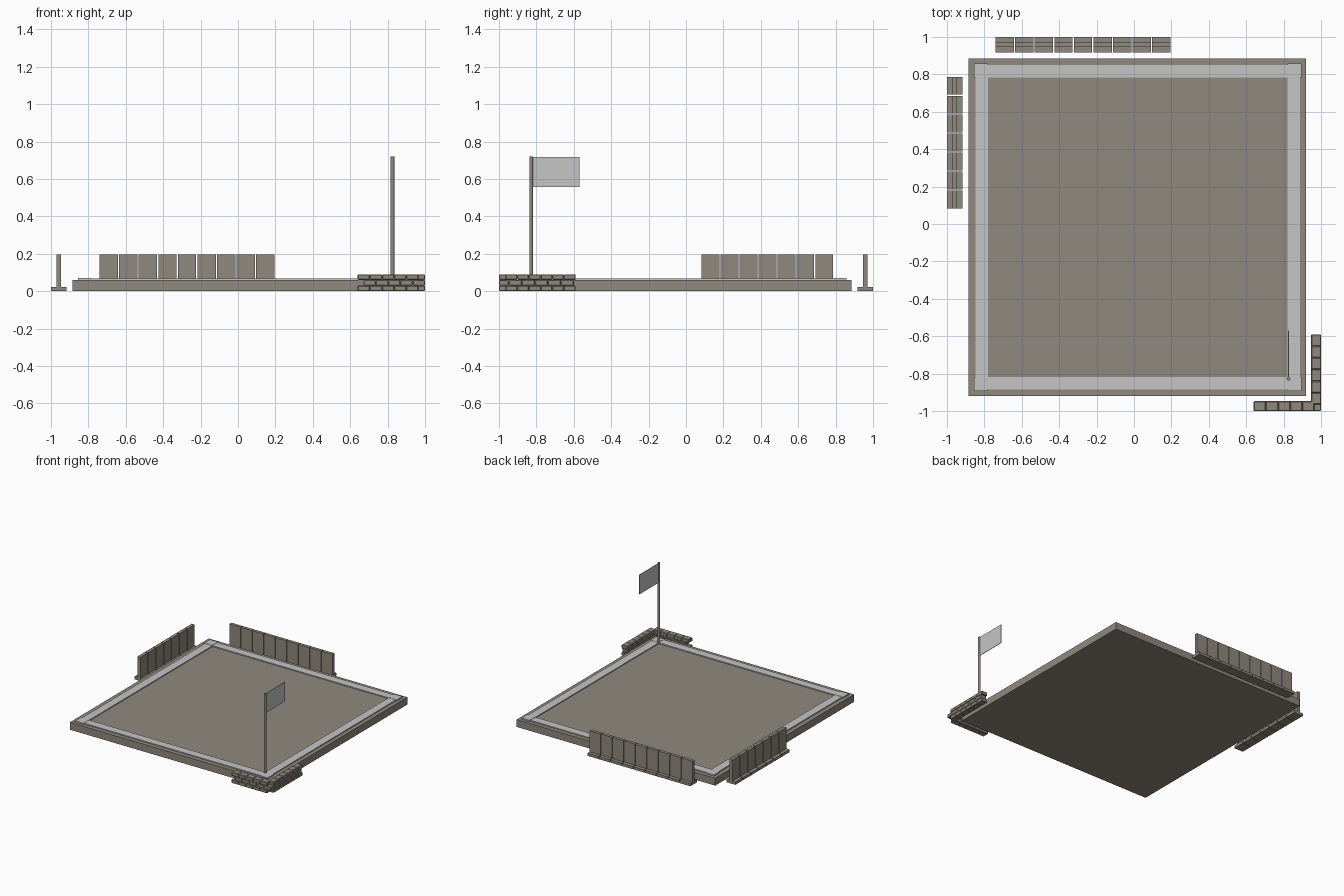
import bpy, bmesh
from mathutils import Matrix, Vector

cube = bpy.data.objects.get("Cube")
if cube:
    bpy.data.objects.remove(cube, do_unlink=True)


def make_material(name, rgb):
    m = bpy.data.materials.new(name)
    m.use_nodes = True
    m.diffuse_color = (*rgb, 1)
    m.node_tree.nodes["Principled BSDF"].inputs["Base Color"].default_value = (*rgb, 1)
    return m


stone = make_material("warm stone", (0.275, 0.25, 0.21))
pale = make_material("pale grey", (0.56, 0.56, 0.56))


def add_box(bm, lo, hi, bevel=0):
    """Add a box between two corners, with optional chamfered edges."""
    lo, hi = Vector(lo), Vector(hi)
    mat = Matrix.Translation((lo + hi) / 2) @ Matrix.Diagonal((*(hi - lo), 1))
    verts = bmesh.ops.create_cube(bm, size=1, matrix=mat)["verts"]
    if bevel:
        edges = list({e for v in verts for e in v.link_edges})
        bmesh.ops.bevel(bm, geom=edges, offset=bevel, segments=1, affect='EDGES')


def finish(bm, name, material):
    mesh = bpy.data.meshes.new(name)
    bm.to_mesh(mesh)
    bm.free()
    mesh.materials.append(material)
    ob = bpy.data.objects.new(name, mesh)
    bpy.context.collection.objects.link(ob)
    return ob


# Ground slab
bm = bmesh.new()
add_box(bm, (-0.885, -0.92, 0), (0.92, 0.885, 0.06))
finish(bm, "ground_slab", stone)

# Raised pavement: four strips and four slightly larger corner pads
cx, cy = 0.02, -0.0175
inner, outer, pad = 0.8, 0.867, 0.875
bm = bmesh.new()
for s in (-1, 1):
    a, b = sorted((s * inner, s * outer))
    add_box(bm, (cx + a, cy - inner, 0.05), (cx + b, cy + inner, 0.068))
    add_box(bm, (cx - inner, cy + a, 0.05), (cx + inner, cy + b, 0.068))
    for t in (-1, 1):
        px, py = sorted((s * inner, s * pad)), sorted((t * inner, t * pad))
        add_box(bm, (cx + px[0], cy + py[0], 0.05), (cx + px[1], cy + py[1], 0.07))
finish(bm, "pavement_border", pale)


# Rows of T-shaped concrete barriers
def barrier_row(name, start, end, count, lo, hi, along_x):
    bm = bmesh.new()
    pitch = (end - start + 0.006) / count
    mid = (lo + hi) / 2
    for i in range(count):
        a = start + i * pitch
        b = a + pitch - 0.006
        for c, d, z0, z1 in ((lo, hi, 0, 0.022), (mid - 0.013, mid + 0.013, 0.022, 0.195)):
            if along_x:
                add_box(bm, (a, c, z0), (b, d, z1))
            else:
                add_box(bm, (c, a, z0), (d, b, z1))
    finish(bm, name, stone)


barrier_row("back_barriers", -0.74, 0.195, 9, 0.917, 1.0, True)
barrier_row("side_barriers", 0.083, 0.787, 7, -1.0, -0.917, False)

# Corner wall of staggered blocks, three courses high
bm = bmesh.new()
for row in range(3):
    z0, z1 = row * 0.03, row * 0.03 + 0.03
    odd = row % 2
    x0, x1, n = (0.67, 1.0, 5) if odd else (0.64, 0.965, 5)
    step = (x1 - x0) / n
    for i in range(n):
        add_box(bm, (x0 + i * step, -1.0, z0), (x0 + (i + 1) * step, -0.947, z1), 0.004)
    y0, y1, n = (-0.947, -0.6, 5) if odd else (-0.965, -0.59, 6)
    step = (y1 - y0) / n
    for i in range(n):
        add_box(bm, (0.947, y0 + i * step, z0), (1.0, y0 + (i + 1) * step, z1), 0.004)
finish(bm, "block_wall", stone)

# Flagpole and flag
bpy.ops.mesh.primitive_cylinder_add(vertices=16, radius=0.01, depth=0.66,
                                    location=(0.826, -0.828, 0.39))
pole = bpy.context.object
pole.name = "flagpole"
pole.data.materials.append(stone)
bpy.ops.object.shade_smooth_by_angle()

bm = bmesh.new()
add_box(bm, (0.824, -0.825, 0.558), (0.828, -0.57, 0.718))
finish(bm, "flag", pale)
